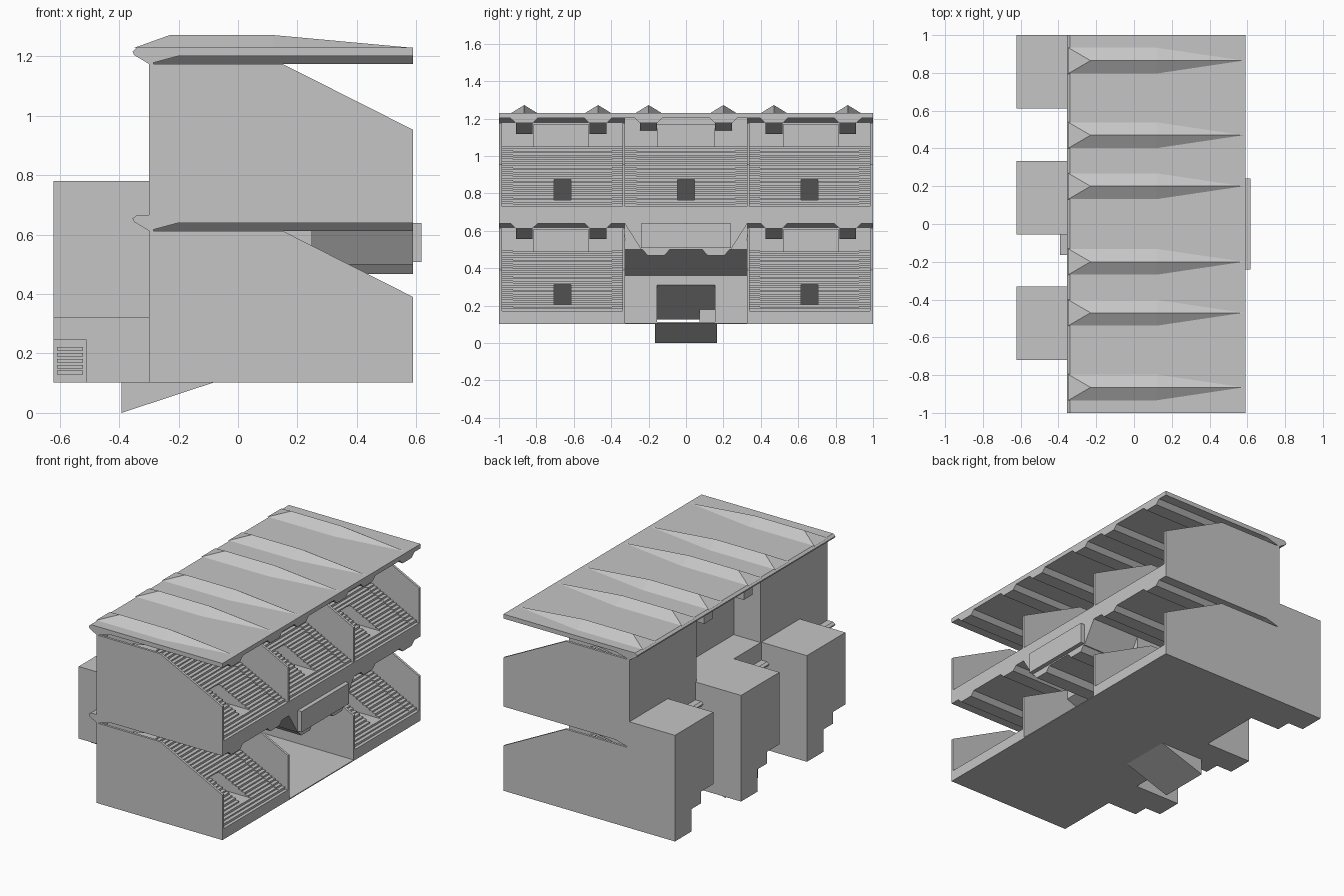
import bpy, bmesh

cube = bpy.data.objects.get("Cube")
if cube:
    bpy.data.objects.remove(cube, do_unlink=True)

mat = bpy.data.materials.new("concrete grey")
mat.use_nodes = True
GREY = (0.56, 0.56, 0.56, 1)
mat.diffuse_color = GREY
mat.node_tree.nodes["Principled BSDF"].inputs["Base Color"].default_value = GREY


def finish(name, bm):
    bmesh.ops.recalc_face_normals(bm, faces=bm.faces)
    mesh = bpy.data.meshes.new(name)
    bm.to_mesh(mesh)
    bm.free()
    mesh.materials.append(mat)
    ob = bpy.data.objects.new(name, mesh)
    bpy.context.collection.objects.link(ob)
    return ob


def loft(name, ring_a, ring_b):
    """Closed solid between two rings of equal length."""
    bm = bmesh.new()
    a = [bm.verts.new(p) for p in ring_a]
    b = [bm.verts.new(p) for p in ring_b]
    bm.faces.new(a)
    bm.faces.new(b)
    for i in range(len(a)):
        j = (i + 1) % len(a)
        bm.faces.new((a[i], a[j], b[j], b[i]))
    return finish(name, bm)


def prism(name, xz, y0, y1):
    """Side profile pulled along y."""
    return loft(name, [(x, y0, z) for x, z in xz], [(x, y1, z) for x, z in xz])


def beam(name, yz, x0, x1):
    """Front profile pulled along x."""
    return loft(name, [(x0, y, z) for y, z in yz], [(x1, y, z) for y, z in yz])


def box(name, x0, x1, y0, y1, z0, z1):
    return prism(name, [(x0, z0), (x1, z0), (x1, z1), (x0, z1)], y0, y1)


FRONT, BACK, ROWS = 0.59, -0.3, 14
RISE, RUN = 0.32 / ROWS, 0.64 / ROWS
RIBS = [s * y for y in (0.865, 0.47, 0.2) for s in (-1, 1)]


def terrace(name, y0, y1, base, first, rear):
    """Raked seating: a tread and a bench on every row, with an access opening and aisles."""
    pts = [(rear, base), (FRONT, base), (FRONT, first)]
    x, z = FRONT - 0.02, first
    pts.append((x, z))
    for _ in range(ROWS):
        pts += [(x, z + 0.6 * RISE), (x - 0.5 * RUN, z + 0.6 * RISE),
                (x - 0.5 * RUN, z + RISE)]
        x, z = x - RUN, z + RISE
        pts.append((x, z))
    pts.append((rear, z))
    body = prism(name, pts, y0, y1)

    # sloped access opening
    mid, low, top = (y0 + y1) / 2, first + 0.035, first + 0.145
    cutter = prism(name + "_opening", [(0.7, low), (0.7, top), (0.3, top), (0.08, low)],
                   mid - 0.045, mid + 0.045)
    cutter.hide_render = True
    cutter.hide_viewport = True
    cutter.display_type = 'WIRE'
    mod = body.modifiers.new("opening", 'BOOLEAN')
    mod.operation, mod.solver, mod.object = 'DIFFERENCE', 'EXACT', cutter
    cutter.hide_viewport = False
    bpy.context.view_layer.update()
    done = bpy.data.meshes.new_from_object(
        body.evaluated_get(bpy.context.evaluated_depsgraph_get()))
    body.modifiers.clear()
    body.data = done
    bpy.data.objects.remove(cutter, do_unlink=True)

    # narrow steps of the side aisles
    n = ROWS * 2
    steps = [(FRONT - 0.02, first)]
    for i in range(n):
        sx, sz = FRONT - 0.02 - i * RUN / 2, first + (i + 1) * RISE / 2
        steps += [(sx, sz + 0.004), (sx - RUN / 2, sz + 0.004)]
    steps.append((steps[-1][0], first))
    for side, ya in (("right", y0), ("left", y1 - 0.065)):
        prism(name + "_aisle_" + side, steps, ya, ya + 0.065)


def ceiling(name, z, ribs):
    """Tapered ribs under a slab, each with a bracket at the rear."""
    for i, y in enumerate(ribs):
        beam(f"{name}_rib_{i}", [(y - 0.075, z + 0.002), (y - 0.045, z - 0.027),
             (y + 0.045, z - 0.027), (y + 0.075, z + 0.002)], BACK, FRONT)
        prism(f"{name}_bracket_{i}", [(BACK, z - 0.026), (BACK, z - 0.085),
              (-0.2, z - 0.085), (0.12, z - 0.026)], y - 0.045, y + 0.045)


def slab(name, z, thick):
    prism(name, [(FRONT, z), (-0.2, z), (BACK, z - 0.027), (-0.35, z + 0.003),
                 (-0.355, z + 0.015), (-0.34, z + thick), (FRONT, z + thick)], -1, 1)


# base and slabs
box("base_floor", BACK, FRONT, -1, 1, 0.102, 0.108)
slab("upper_deck", 0.64, 0.026)
slab("roof", 1.202, 0.028)
ceiling("deck_ceiling", 0.64, RIBS[:4])
ceiling("roof_ceiling", 1.202, RIBS)

# folded ridges on the roof
for i, y in enumerate(RIBS):
    bm = bmesh.new()
    v = [bm.verts.new((px, y + dy, pz)) for px, dy, pz in (
        (-0.35, -0.07, 1.229), (0.12, -0.07, 1.229), (FRONT, 0, 1.229), (0.12, 0.07, 1.229),
        (-0.35, 0.07, 1.229), (-0.23, 0, 1.272), (0.12, 0, 1.272))]
    for f in ((0, 1, 2, 3, 4), (0, 1, 6, 5), (1, 2, 6), (2, 3, 6), (3, 4, 5, 6), (4, 0, 5)):
        bm.faces.new([v[k] for k in f])
    finish(f"roof_ridge_{i}", bm)

# end walls and partitions on both levels
for level, z0, z1, cut in (("lower", 0.102, 0.613, 0.39), ("upper", 0.613, 1.175, 0.953)):
    foot = z0 if level == "lower" else 0.64
    side = [(BACK, z0), (-0.2, foot), (FRONT, foot), (FRONT, cut), (0.15, z1), (BACK, z1)]
    for s in (-1, 1):
        prism(f"{level}_end_wall_{s}", side, s, s * 0.985)
        prism(f"{level}_partition_{s}", side, s * 0.325, s * 0.34)

# seating
for s in (-1, 1):
    inner, outer = sorted((s * 0.33, s * 0.99))
    terrace(f"lower_terrace_{s}", inner, outer, 0.105, 0.17, BACK)
    terrace(f"upper_terrace_{s}", inner, outer, 0.65, 0.73, BACK)
terrace("upper_terrace_centre", -0.33, 0.33, 0.65, 0.73, -0.1)

# rear walls, with an open recess in the upper centre
box("rear_wall_lower", BACK, BACK + 0.015, -1, 1, 0.31, 0.78)
for s in (-1, 1):
    y0, y1 = sorted((s * 0.165, s))
    box(f"rear_wall_foot_{s}", BACK, BACK + 0.015, y0, y1, 0.102, 0.31)
    y0, y1 = sorted((s * 0.33, s))
    box(f"rear_wall_upper_{s}", BACK, BACK + 0.015, y0, y1, 0.78, 1.18)
box("recess_floor", BACK, -0.1, -0.33, 0.33, 0.65, 0.78)
box("recess_wall", -0.11, -0.095, -0.33, 0.33, 0.78, 1.203)

# low boxes at the back of each concourse, between the brackets
for s in (-1, 1):
    for lvl, z in (("lower", 0.51), ("upper", 1.07)):
        y0, y1 = sorted((s * 0.52, s * 0.815))
        box(f"{lvl}_rear_cabin_{s}", BACK, -0.2, y0, y1, z - 0.03, z + 0.1)
box("centre_rear_cabin", -0.11, -0.06, -0.155, 0.155, 1.04, 1.17)

# stair towers with a cut lower corner and a slatted vent
for i, y in enumerate((-0.72, -0.055, 0.612)):
    far = y + 0.388
    box(f"tower_{i}", -0.622, BACK, y, far, 0.32, 0.78)
    box(f"tower_middle_{i}", -0.622, BACK, y + 0.127, far, 0.245, 0.32)
    box(f"tower_foot_{i}", -0.51, BACK, y + 0.127, far, 0.102, 0.245)
    box(f"tower_corner_{i}", -0.622, -0.51, y + 0.222, far, 0.102, 0.245)
    for k in range(5):
        z = 0.13 + k * 0.02
        box(f"tower_vent_{i}_{k}", -0.61, -0.522, y + 0.215, y + 0.223, z, z + 0.012)

# centre bay wall around the tunnel mouth
WALL = -0.08
for s in (-1, 1):
    y0, y1 = sorted((s * 0.165, s * 0.33))
    box(f"bay_wall_{s}", WALL - 0.015, WALL, y0, y1, 0.105, 0.365)
box("bay_lintel", WALL - 0.015, WALL, -0.165, 0.165, 0.31, 0.365)

# tunnel: ramp, sloping ceiling and sides
prism("tunnel_ramp", [(WALL, 0.103), (-0.392, 0.0), (-0.392, 0.008), (WALL, 0.111)], -0.165, 0.165)
prism("tunnel_ceiling", [(WALL, 0.31), (-0.392, 0.125), (-0.392, 0.135), (WALL, 0.32)],
      -0.165, 0.165)
for s in (-1, 1):
    prism(f"tunnel_side_{s}", [(WALL, 0.103), (-0.392, 0.0), (-0.392, 0.135), (WALL, 0.32)],
          s * 0.165, s * 0.155)

# overhang above the centre bay
prism("bay_soffit", [(WALL - 0.015, 0.36), (WALL, 0.36), (0.25, 0.5), (0.25, 0.642),
                     (WALL - 0.015, 0.642)], -0.33, 0.33)
beam("bay_overhang", [(-0.33, 0.642), (-0.24, 0.5), (0.24, 0.5), (0.33, 0.642)], 0.24, FRONT)
for s in (-1, 1):
    y = s * 0.16
    beam(f"bay_overhang_rib_{s}", [(y - 0.075, 0.502), (y - 0.045, 0.467), (y + 0.045, 0.467),
         (y + 0.075, 0.502)], 0.15, FRONT)

# front board
box("front_board", FRONT, 0.618, -0.24, 0.24, 0.508, 0.64)
